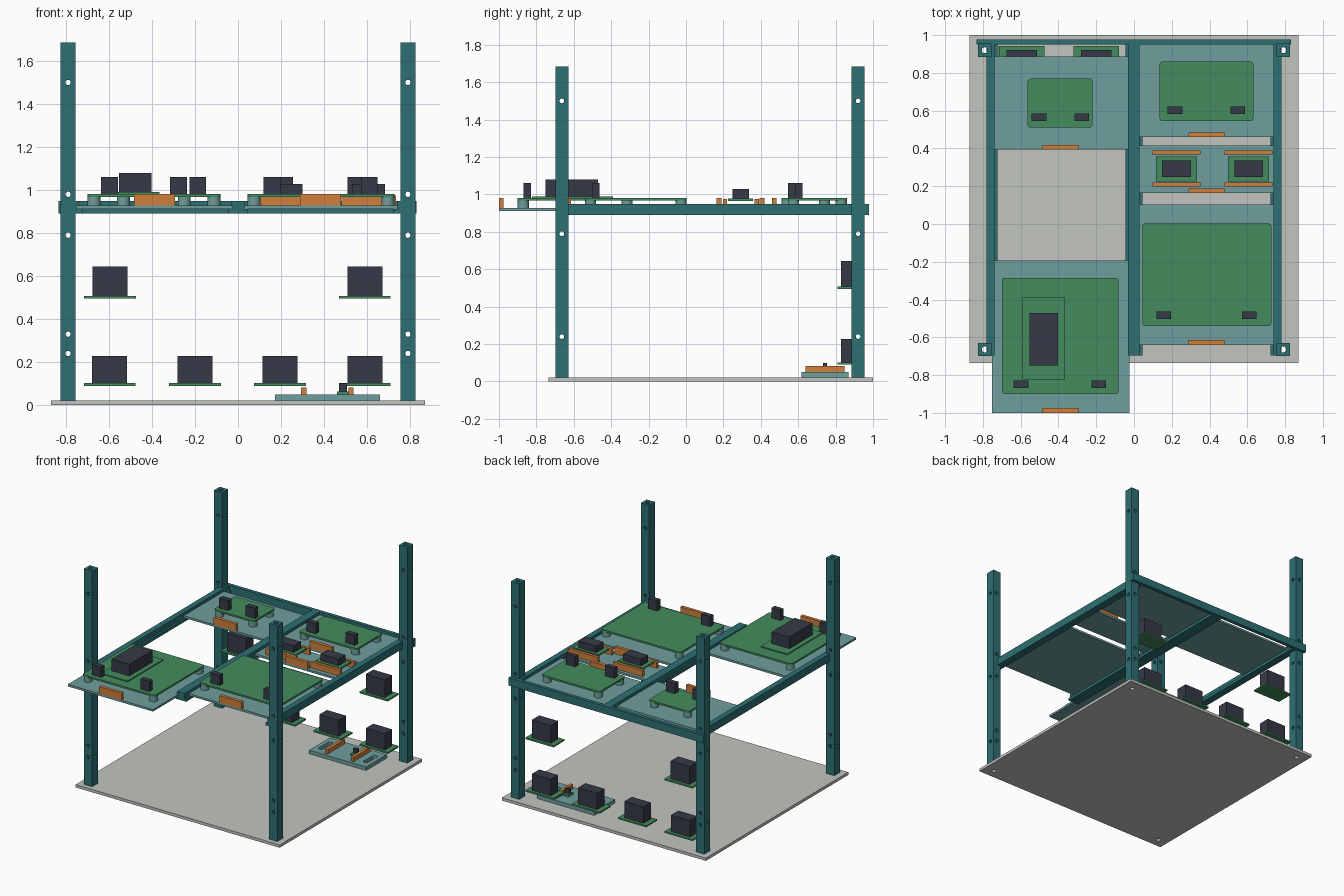
import bpy, bmesh, math
from mathutils import Matrix

if "Cube" in bpy.data.objects:
    bpy.data.objects.remove(bpy.data.objects["Cube"])


def material(name, srgb):
    m = bpy.data.materials.new(name)
    lin = [((c / 255 + 0.055) / 1.055) ** 2.4 for c in srgb]
    m.diffuse_color = (*lin, 1)
    m.use_nodes = True
    m.node_tree.nodes["Principled BSDF"].inputs["Base Color"].default_value = m.diffuse_color
    return m


TEAL = material("frame_teal", (46, 112, 115))
PLATE = material("pale_teal", (110, 158, 157))
GREEN = material("board_green", (68, 140, 93))
ORANGE = material("orange", (208, 128, 60))
DARK = material("charcoal", (54, 58, 71))
GREY = material("base_grey", (194, 197, 192))


def finish(name, bm, mat):
    me = bpy.data.meshes.new(name)
    bm.to_mesh(me)
    bm.free()
    ob = bpy.data.objects.new(name, me)
    bpy.context.collection.objects.link(ob)
    me.materials.append(mat)
    return ob


def box(name, mat, x0, x1, y0, y1, z0, z1, corner=0):
    bm = bmesh.new()
    bmesh.ops.create_cube(bm, size=1)
    for v in bm.verts:
        v.co = (x1 if v.co.x > 0 else x0, y1 if v.co.y > 0 else y0, z1 if v.co.z > 0 else z0)
    if corner:
        edges = [e for e in bm.edges if abs(e.verts[0].co.z - e.verts[1].co.z) > 1e-6]
        bmesh.ops.bevel(bm, geom=edges, offset=corner, segments=3, profile=0.5, affect='EDGES')
    return finish(name, bm, mat)


def cylinder(name, mat, center, radius, depth, axis='Z'):
    bm = bmesh.new()
    rot = {'Z': Matrix(), 'X': Matrix.Rotation(math.pi / 2, 4, 'Y'),
           'Y': Matrix.Rotation(math.pi / 2, 4, 'X')}[axis]
    bmesh.ops.create_cone(bm, cap_ends=True, segments=20, radius1=radius, radius2=radius,
                          depth=depth, matrix=Matrix.Translation(center) @ rot)
    for f in bm.faces:
        f.smooth = len(f.verts) == 4
    ob = finish(name, bm, mat)
    for e in ob.data.edges:
        a, b = (ob.data.vertices[i].co for i in e.vertices)
        e.use_edge_sharp = (a - b).length < depth * 0.9
    return ob


def cut(ob, cutters):
    bpy.context.view_layer.objects.active = ob
    for c in cutters:
        mod = ob.modifiers.new("hole", 'BOOLEAN')
        mod.operation, mod.solver, mod.object = 'DIFFERENCE', 'EXACT', c
        bpy.ops.object.modifier_apply(modifier=mod.name)
        bpy.data.objects.remove(c, do_unlink=True)


# Base plate with holes under the posts
POSTS = [(sx * 0.79, y) for sx in (-1, 1) for y in (-0.664, 0.92)]
base = box("base_plate", GREY, -0.87, 0.87, -0.735, 1.0, 0, 0.022)
cut(base, [cylinder("cutter", GREY, (x, y, 0), 0.016, 0.2) for x, y in POSTS])

# Drilled corner posts
post = box("corner_post", TEAL, -0.035, 0.035, -0.035, 0.035, 0.022, 1.685)
holes = [cylinder("cutter", TEAL, (0, 0, 0.85), 0.016, 2)]
holes += [cylinder("cutter", TEAL, (0, 0, z), 0.0125, 0.2, 'Y') for z in (0.24, 0.33, 0.79, 0.98, 1.5)]
holes += [cylinder("cutter", TEAL, (0, 0, z), 0.0125, 0.2, 'X') for z in (0.24, 0.79, 1.5)]
cut(post, holes)
for i, (x, y) in enumerate(POSTS):
    p = post if i == 0 else post.copy()
    p.location = (x, y, 0)
    if i:
        bpy.context.collection.objects.link(p)

# Rails with inner lips carrying the trays
box("rear_beam", TEAL, -0.835, 0.83, 0.95, 0.978, 0.89, 0.95)
box("middle_rail", TEAL, -0.033, 0.03, -0.695, 0.95, 0.89, 0.95)
for s, side in ((-1, "left"), (1, "right")):
    a, b = sorted((s * 0.782, s * 0.739))
    box(side + "_rail", TEAL, a, b, -0.695, 0.95, 0.89, 0.95)
    a, b = sorted((s * 0.74, s * 0.723))
    box(side + "_rail_lip", TEAL, a, b, -0.695, 0.95, 0.89, 0.912)
    a, b = sorted((s * 0.03, s * 0.045))
    box(side + "_middle_lip", TEAL, a, b, -0.695, 0.95, 0.89, 0.912)


def tray(name, x0, x1, y0, y1):
    box(name + "_tray", PLATE, x0, x1, y0, y1, 0.912, 0.928)
    # orange front handle
    c = -0.389 if x0 < 0 else 0.384
    box(name + "_handle", ORANGE, c - 0.095, c + 0.095, y0, y0 + 0.025, 0.928, 0.982)


tray("left_front", -0.752, -0.025, -1.0, -0.193)
tray("left_rear", -0.752, -0.025, 0.394, 0.886)
tray("right_front", 0.025, 0.745, -0.64, 0.103)
tray("right_middle", 0.025, 0.745, 0.164, 0.415)
tray("right_rear", 0.025, 0.745, 0.46, 0.95)


def circuit_board(name, x0, x1, y0, y1, block_xs, block_y):
    box(name + "_board", GREEN, x0, x1, y0, y1, 0.968, 0.982, 0.015)
    for x in (x0 + 0.03, x1 - 0.03):
        for y in (y0 + 0.03, y1 - 0.03):
            cylinder(name + "_standoff", PLATE, (x, y, 0.948), 0.03, 0.04)
    for x in block_xs:
        box(name + "_connector", DARK, x - 0.039, x + 0.039, block_y - 0.02, block_y + 0.02, 0.982, 1.06)


circuit_board("left_front", -0.70, -0.082, -0.90, -0.285, (-0.598, -0.187), -0.848)
circuit_board("left_rear", -0.563, -0.22, 0.51, 0.77, (-0.503, -0.277), 0.565)
circuit_board("right_front", 0.045, 0.727, -0.54, 0.003, (0.158, 0.61), -0.483)
circuit_board("right_rear", 0.135, 0.632, 0.545, 0.86, (0.217, 0.549), 0.602)

# Large module on the left front board
box("module_board", GREEN, -0.59, -0.365, -0.823, -0.39, 0.982, 0.99)
box("module_block", DARK, -0.553, -0.402, -0.75, -0.47, 0.99, 1.08)

# Twin small modules between orange strips
for x in (0.225, 0.607):
    box("twin_board", GREEN, x - 0.109, x + 0.109, 0.225, 0.357, 0.965, 0.977)
    box("twin_block", DARK, x - 0.076, x + 0.076, 0.249, 0.336, 0.977, 1.028)
    for y in (0.209, 0.378):
        box("twin_strip", ORANGE, x - 0.127, x + 0.127, y - 0.011, y + 0.011, 0.928, 0.975)

# Rear sensor boards at two levels
for x, z in ((-0.595, 0.495), (0.59, 0.495), (-0.597, 0.09), (-0.2, 0.09), (0.195, 0.09), (0.59, 0.09)):
    box("sensor_board", GREEN, x - 0.12, x + 0.12, 0.81, 0.943, z, z + 0.012)
    box("sensor_block", DARK, x - 0.081, x + 0.081, 0.83, 0.92, z + 0.012, z + 0.15 if z > 0.3 else z + 0.138)

# Slotted floor tray with strips and a small module
floor = box("floor_tray", PLATE, 0.173, 0.66, 0.618, 0.87, 0.022, 0.05)
cut(floor, [box("cutter", PLATE, x - 0.018, x + 0.018, 0.675, 0.815, 0, 0.1, 0.015) for x in (0.225, 0.608)])
for x in (0.306, 0.526):
    box("floor_strip", ORANGE, x - 0.012, x + 0.012, 0.64, 0.848, 0.05, 0.083)
box("floor_board", GREEN, 0.46, 0.513, 0.715, 0.775, 0.05, 0.063)
box("floor_block", DARK, 0.47, 0.506, 0.733, 0.753, 0.063, 0.1)
